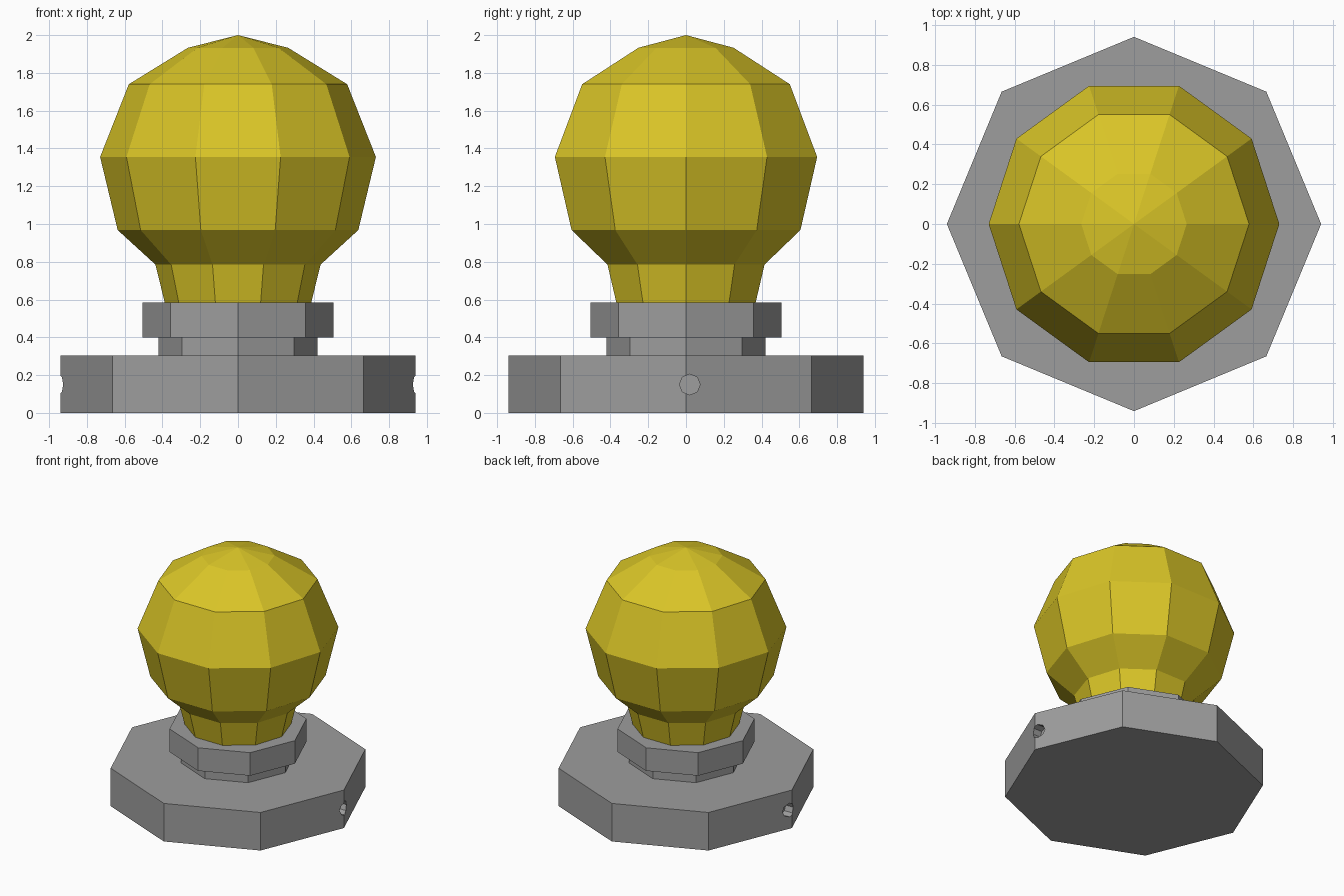
import bpy, bmesh, math

if "Cube" in bpy.data.objects:
    bpy.data.objects.remove(bpy.data.objects["Cube"])


def material(name, rgb):
    m = bpy.data.materials.new(name)
    m.diffuse_color = (*rgb, 1.0)
    m.use_nodes = True
    m.node_tree.nodes["Principled BSDF"].inputs["Base Color"].default_value = m.diffuse_color
    return m


GREY = material("metal grey", (0.34, 0.34, 0.34))
YELLOW = material("lamp yellow", (0.70, 0.56, 0.02))


def lathe(name, profile, sides, mat):
    """Flat-faced solid of revolution from (radius, z) points, bottom to top."""
    bm = bmesh.new()
    rings = []
    for r, z in profile:
        n = sides if r > 0 else 1
        rings.append([bm.verts.new((r * math.cos(2 * math.pi * i / sides),
                                    r * math.sin(2 * math.pi * i / sides), z))
                      for i in range(n)])
    for a, b in zip(rings, rings[1:]):
        for i in range(sides):
            j = (i + 1) % sides
            if len(b) == 1:
                bm.faces.new((a[i], a[j], b[0]))
            else:
                bm.faces.new((a[i], a[j], b[j], b[i]))
    bm.faces.new(rings[0][::-1])
    if len(rings[-1]) > 1:
        bm.faces.new(rings[-1])
    bmesh.ops.recalc_face_normals(bm, faces=bm.faces)
    me = bpy.data.meshes.new(name)
    bm.to_mesh(me)
    bm.free()
    me.materials.append(mat)
    ob = bpy.data.objects.new(name, me)
    bpy.context.collection.objects.link(ob)
    return ob


# Octagonal base and stepped collar
base = lathe("base", [(0.94, 0), (0.94, 0.305)], 8, GREY)
lathe("collar_neck", [(0.42, 0.305), (0.42, 0.40)], 8, GREY)
lathe("collar_ring", [(0.505, 0.40), (0.505, 0.585)], 8, GREY)

# Ten-sided lamp globe
lathe("globe", [(0.388, 0.585), (0.437, 0.785), (0.637, 0.968), (0.73, 1.355),
                (0.578, 1.74), (0.265, 1.933), (0, 2.0)], 10, YELLOW)

# Shallow cable hole on each side of the base
for side in (-1, 1):
    cutter = lathe("hole_cutter", [(0.055, -0.08), (0.055, 0.08)], 8, GREY)
    cutter.rotation_euler = (0, math.pi / 2, 0)
    cutter.location = (side * 0.94, 0.02, 0.15)
    cutter.hide_render = True
    mod = base.modifiers.new("hole", 'BOOLEAN')
    mod.operation = 'DIFFERENCE'
    mod.object = cutter
    bpy.context.view_layer.update()
    bpy.context.view_layer.objects.active = base
    bpy.ops.object.modifier_apply(modifier=mod.name)
    bpy.data.objects.remove(cutter)
